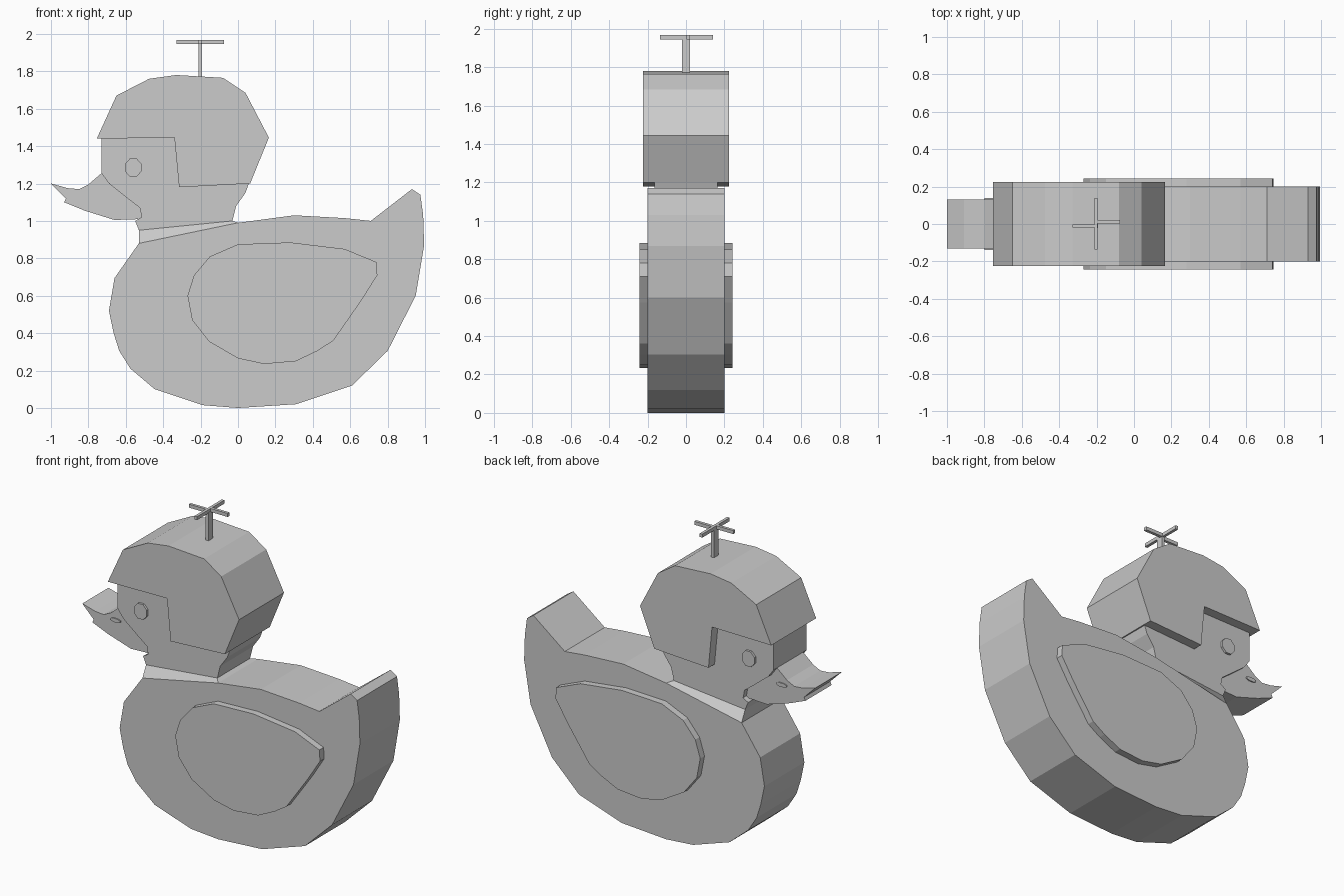
import bpy
import bmesh
import math

if "Cube" in bpy.data.objects:
    bpy.data.objects.remove(bpy.data.objects["Cube"], do_unlink=True)

grey = bpy.data.materials.new("plain_grey")
grey.use_nodes = True
colour = (0.6, 0.6, 0.6, 1)
grey.diffuse_color = colour
grey.node_tree.nodes["Principled BSDF"].inputs["Base Color"].default_value = colour


def finish(name, bm):
    """Turn a bmesh into a flat shaded grey object."""
    bmesh.ops.recalc_face_normals(bm, faces=bm.faces)
    mesh = bpy.data.meshes.new(name)
    bm.to_mesh(mesh)
    bm.free()
    mesh.materials.append(grey)
    obj = bpy.data.objects.new(name, mesh)
    bpy.context.collection.objects.link(obj)
    return obj


def slab(name, outline, half_width):
    """Side outline (x, z) made into a slab; a third value sets the half width of a point."""
    bm = bmesh.new()
    sides = []
    for sign in (-1, 1):
        ring = []
        for point in outline:
            width = point[2] if len(point) > 2 else half_width
            ring.append(bm.verts.new((point[0], sign * width, point[1])))
        bm.faces.new(ring)
        sides.append(ring)
    front, back = sides
    for i in range(len(outline)):
        j = (i + 1) % len(outline)
        bm.faces.new((front[i], front[j], back[j], back[i]))
    return finish(name, bm)


def oval(x, z, radius_x, radius_z, count):
    angles = [math.tau * (i + 0.5) / count for i in range(count)]
    return [(x + radius_x * math.cos(a), z + radius_z * math.sin(a)) for a in angles]


def box(name, low, high):
    """Box between two opposite corners."""
    bm = bmesh.new()
    bmesh.ops.create_cube(bm, size=1)
    for vert in bm.verts:
        vert.co = [high[k] if vert.co[k] > 0 else low[k] for k in range(3)]
    return finish(name, bm)


# Body with upturned tail
slab("body", [
    (-.53, .88), (-.66, .695), (-.69, .52), (-.665, .4), (-.635, .305),
    (-.575, .21), (-.445, .1), (-.19, .015), (0, 0), (.31, .02), (.61, .12),
    (.8, .305), (.95, .6), (.995, .87), (.99, 1.03), (.975, 1.14), (.93, 1.17),
    (.71, 1), (.57, 1.015), (.3, 1.03), (0, .99)], .2)

# Sloped shoulder joining the body to the narrower neck
face_width = .164
slab("shoulder", [(-.53, .88, .2), (0, .99, .2), (-.03, 1, face_width),
                  (-.53, .95, face_width)], .2)

# Raised wings on both sides
slab("wings", [
    (-.27, .6), (-.235, .71), (-.15, .81), (0, .875), (.28, .885), (.57, .85),
    (.74, .78), (.745, .71), (.66, .575), (.51, .36), (.425, .305), (.31, .25),
    (.14, .235), (0, .265), (-.155, .355), (-.245, .47)], .243)

# Face and neck
slab("face", [
    (-.53, .95), (-.03, 1), (-.01, 1.08), (.04, 1.15), (.065, 1.22), (.05, 1.46),
    (-.73, 1.46), (-.73, 1.255), (-.69, 1.2), (-.59, 1.12), (-.525, 1.07),
    (-.515, 1.02), (-.55, 1)], face_width)

# Cap-like top of the head
slab("head_cap", [
    (-.755, 1.44), (-.65, 1.67), (-.475, 1.76), (-.33, 1.78), (-.08, 1.765),
    (.04, 1.685), (.165, 1.445), (.065, 1.2), (-.315, 1.18), (-.34, 1.445)], .225)

# Beak
slab("beak", [
    (-1, 1.2), (-.91, 1.175), (-.85, 1.17), (-.8, 1.195), (-.73, 1.255),
    (-.6, 1.15), (-.515, 1.07), (-.515, 1.01), (-.66, 1.005), (-.82, 1.055),
    (-.93, 1.1), (-.92, 1.12)], .131)
slab("nostrils", oval(-.765, 1.158, .038, .013, 8), .138)

# Eyes
slab("eyes", oval(-.56, 1.285, .048, .052, 8), .178)

# Propeller: post and four blades
post_x = -.202
box("propeller_post", (post_x - .01, -.022, 1.75), (post_x + .01, .022, 1.95))
low, high = 1.945, 1.967
box("propeller_blade_right", (-.33, -.02, low), (post_x + .008, -.002, high))
box("propeller_blade_left", (post_x - .008, .003, low), (-.074, .022, high))
box("propeller_blade_long", (post_x - .01, -.135, low), (post_x + .008, .14, high))
